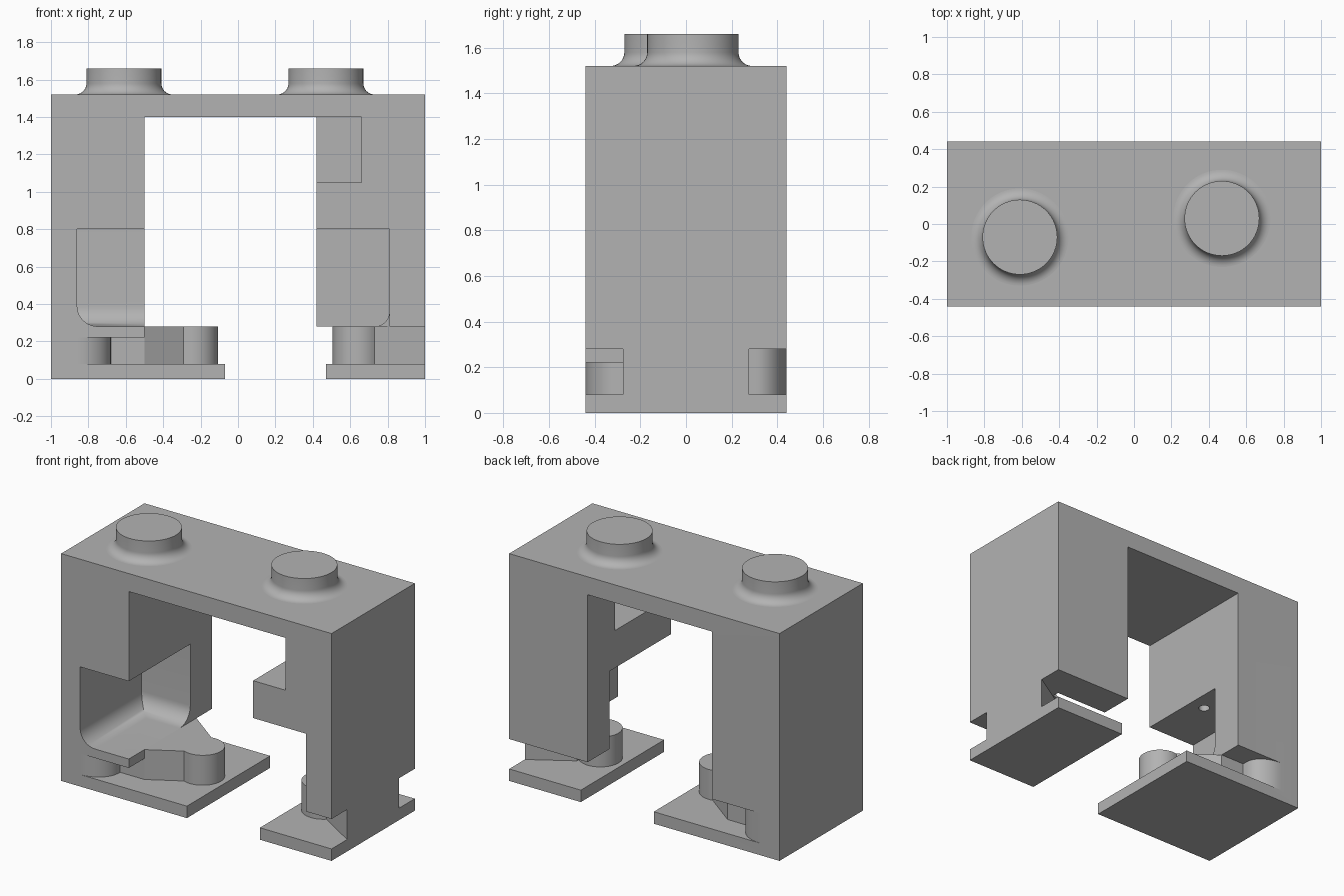
import bpy, bmesh
from math import sin, cos, pi, radians
from mathutils import Vector

cube = bpy.data.objects.get("Cube")
if cube:
    bpy.data.objects.remove(cube, do_unlink=True)

# One flat grey
grey = bpy.data.materials.new("plain grey")
grey.use_nodes = True
colour = (0.45, 0.45, 0.45, 1)
grey.diffuse_color = colour
grey.node_tree.nodes["Principled BSDF"].inputs["Base Color"].default_value = colour


def finish(name, bm):
    bmesh.ops.recalc_face_normals(bm, faces=bm.faces)
    mesh = bpy.data.meshes.new(name)
    bm.to_mesh(mesh)
    bm.free()
    mesh.materials.append(grey)
    ob = bpy.data.objects.new(name, mesh)
    bpy.context.collection.objects.link(ob)
    return ob


def prism(name, pts, axis, lo, hi):
    """Extrude an (x, z) outline along y, or an (x, y) outline along z."""
    bm = bmesh.new()
    if axis == "y":
        verts = [bm.verts.new((a, lo, b)) for a, b in pts]
        step = Vector((0, hi - lo, 0))
    else:
        verts = [bm.verts.new((a, b, lo)) for a, b in pts]
        step = Vector((0, 0, hi - lo))
    face = bm.faces.new(verts)
    new = bmesh.ops.extrude_face_region(bm, geom=[face])["geom"]
    bmesh.ops.translate(bm, vec=step, verts=[v for v in new if isinstance(v, bmesh.types.BMVert)])
    return finish(name, bm)


def rect(x0, x1, y0, y1):
    return [(x0, y0), (x1, y0), (x1, y1), (x0, y1)]


def arc(cx, cy, rx, ry, a0, a1, n=12):
    angles = [radians(a0 + (a1 - a0) * i / n) for i in range(n + 1)]
    return [(cx + rx * cos(a), cy + ry * sin(a)) for a in angles]


def smooth(ob):
    bpy.ops.object.select_all(action="DESELECT")
    ob.select_set(True)
    bpy.context.view_layer.objects.active = ob
    bpy.ops.object.shade_smooth_by_angle(angle=radians(35))


def cut(body, cutter):
    cutter.hide_render = True
    mod = body.modifiers.new("cut", "BOOLEAN")
    mod.operation = "DIFFERENCE"
    mod.solver = "EXACT"
    mod.object = cutter
    bpy.context.view_layer.objects.active = body
    bpy.ops.object.modifier_apply(modifier=mod.name)
    bpy.data.objects.remove(cutter, do_unlink=True)


# Arch body: two legs, top beam and foot plates in one outline
outline = [(-1, 0), (-0.07, 0), (-0.07, 0.08), (-0.5, 0.08), (-0.5, 1.4), (0.42, 1.4),
           (0.42, 0.28), (0.73, 0.28), (0.73, 0.08), (0.47, 0.08), (0.47, 0), (1, 0),
           (1, 1.52), (-1, 1.52)]
body = prism("arch_body", outline, "y", -0.44, 0.44)

# Rounded pocket in the right leg
bm = bmesh.new()
bmesh.ops.create_cube(bm, size=1)
for v in bm.verts:
    v.co = Vector((-0.86 if v.co.x < 0 else -0.4,
                   -0.5 if v.co.y < 0 else 0.21,
                   0.28 if v.co.z < 0 else 0.8))
floor = [e for e in bm.edges if all(v.co.z < 0.3 for v in e.verts)
         and (all(v.co.x < -0.8 for v in e.verts) or all(v.co.y > 0.2 for v in e.verts))]
bmesh.ops.bevel(bm, geom=floor, offset=0.11, segments=10, profile=0.5, affect="EDGES")
cut(body, finish("pocket_cutter", bm))

# Slots beside the right leg's foot, rounded over at the outer end
for side, top, end in ((-1, 0.22, 0.285), (1, 0.28, 0.31)):
    curve = arc(-0.86, end, 0.18, 0.44 - end, 90, 0)
    pts = curve + [(-0.68, 0.275), (-0.4, 0.275), (-0.4, 0.5), (-0.86, 0.5)]
    cut(body, prism("slot_cutter", [(x, side * y) for x, y in pts], "z", 0.08, top))

# Small blind hole in the pocket ceiling
cut(body, prism("hole_cutter", arc(-0.61, -0.03, 0.035, 0.035, 0, 345, 23), "z", 0.7, 1.0))

# Tapered slots beside the left leg's foot, open to the outside
for side in (-1, 1):
    pts = [(0.6, 0.11), (0.73, 0.11), (1, 0.275), (1.1, 0.275), (1.1, 0.5), (0.6, 0.5)]
    cut(body, prism("slot_cutter", [(x, side * y) for x, y in pts], "z", 0.08, 0.28))

# Left leg: upper notch, lower pocket and its open underside
cut(body, prism("notch_cutter", rect(0.3, 0.66, 1.05, 1.4), "y", -0.5, 0.15))
pocket = [(0.3, 0.8), (0.3, 0.28)] + arc(0.73, 0.36, 0.08, 0.08, -90, 0) + [(0.81, 0.8)]
cut(body, prism("pocket_cutter", pocket, "y", -0.5, 0.21))
for y0, y1 in ((-0.5, -0.16), (0.16, 0.21)):
    cut(body, prism("underside_cutter", rect(0.3, 0.81, y0, y1), "z", 0.2, 0.7))
smooth(body)

# Rounded connector lugs standing on the foot plates
lug_arc = arc(-0.24, -0.03, 0.134, 0.134, -112, 102, 36)
right_lug = prism("right_lug", [(-0.5, 0.275), (-0.5, -0.275)] + lug_arc, "z", 0.08, 0.28)
left_arc = arc(0.64, -0.01, 0.134, 0.134, 48, 312, 36)
left_lug = prism("left_lug", [(0.73, -0.11), (0.73, 0.09)] + left_arc, "z", 0.08, 0.28)
smooth(right_lug)
smooth(left_lug)


# Studs with a flared foot, turned from a profile
def stud(name, x, y):
    bm = bmesh.new()
    flare = arc(0.26, 1.58, 0.06, 0.06, 270, 180, 10)
    profile = flare + [(0.2, 1.66), (0, 1.66)]
    verts = [bm.verts.new((x + r, y, z)) for r, z in profile]
    edges = [bm.edges.new(pair) for pair in zip(verts, verts[1:])]
    bmesh.ops.spin(bm, geom=verts + edges, cent=(x, y, 0), axis=(0, 0, 1),
                   angle=2 * pi, steps=64, use_merge=False)
    bmesh.ops.remove_doubles(bm, verts=bm.verts, dist=0.0005)
    smooth(finish(name, bm))


stud("right_stud", -0.61, -0.07)
stud("left_stud", 0.47, 0.03)
